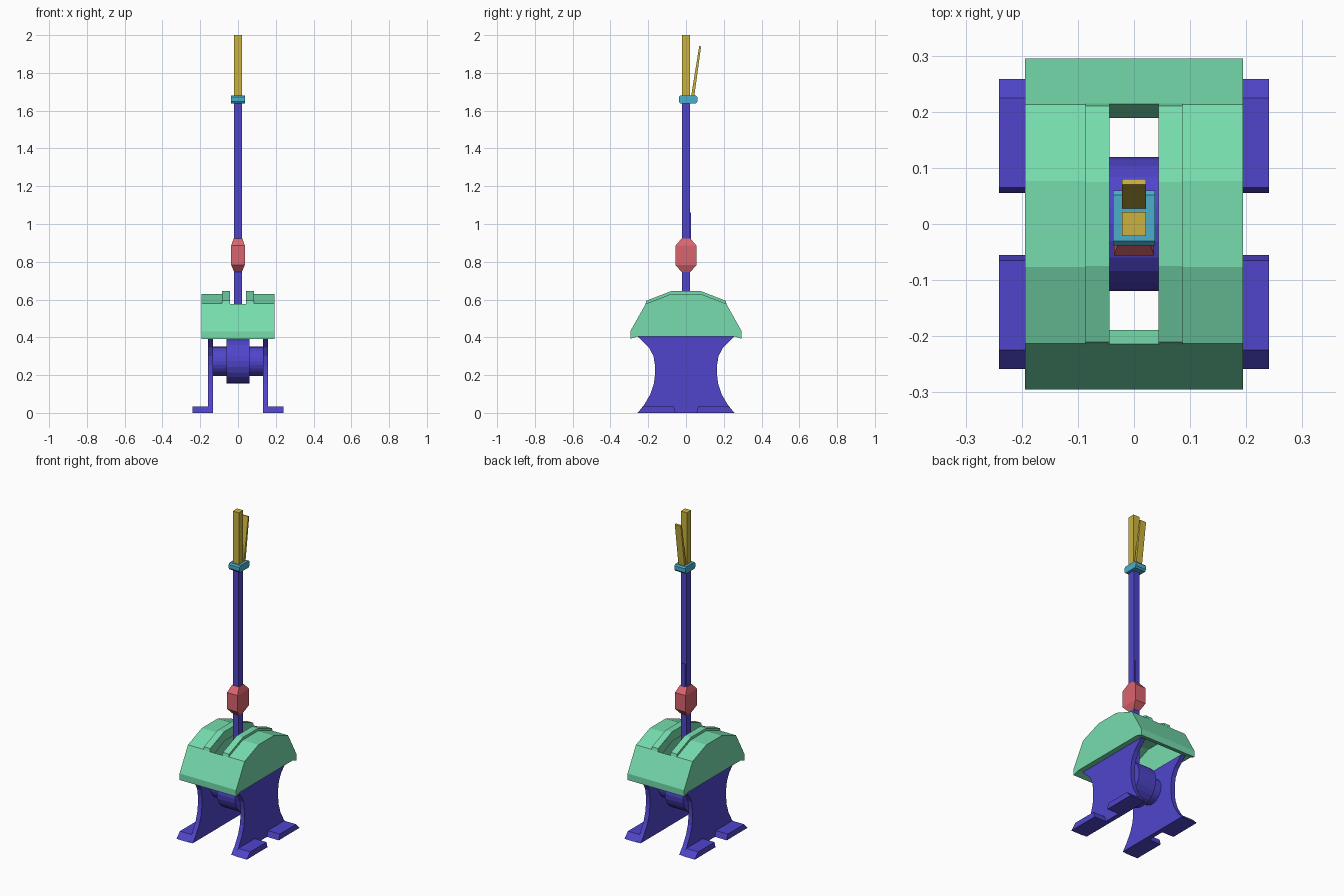
import bpy, bmesh, math
from mathutils import Matrix

if "Cube" in bpy.data.objects:
    bpy.data.objects.remove(bpy.data.objects["Cube"])


def material(name, rgb):
    m = bpy.data.materials.new(name)
    m.diffuse_color = (*rgb, 1)
    m.use_nodes = True
    m.node_tree.nodes["Principled BSDF"].inputs["Base Color"].default_value = m.diffuse_color
    return m


BLUE = material("blue", (0.08, 0.06, 0.6))
GREEN = material("green", (0.18, 0.72, 0.42))
RED = material("red", (0.7, 0.13, 0.16))
TEAL = material("teal", (0.07, 0.42, 0.6))
YELLOW = material("yellow", (0.6, 0.45, 0.05))


def finish(name, bm, mat):
    bmesh.ops.recalc_face_normals(bm, faces=bm.faces)
    me = bpy.data.meshes.new(name)
    bm.to_mesh(me)
    bm.free()
    if mat:
        me.materials.append(mat)
    ob = bpy.data.objects.new(name, me)
    bpy.context.collection.objects.link(ob)
    return ob


def prism(name, profile, x0, x1, mat=None):
    """Extrude a (y, z) outline along x."""
    bm = bmesh.new()
    face = bm.faces.new([bm.verts.new((x0, y, z)) for y, z in profile])
    new = bmesh.ops.extrude_face_region(bm, geom=[face])["geom"]
    bmesh.ops.translate(bm, vec=(x1 - x0, 0, 0),
                        verts=[v for v in new if isinstance(v, bmesh.types.BMVert)])
    return finish(name, bm, mat)


def arch(half):
    """Mirror a half outline (y > 0) across y = 0."""
    return half + [(-y, z) for y, z in reversed(half)]


def box(name, x, y0, y1, z0, z1, mat):
    return prism(name, [(y0, z0), (y1, z0), (y1, z1), (y0, z1)], -x, x, mat)


def drum(name, radius, half, z, mat):
    bm = bmesh.new()
    rot = Matrix.Translation((0, 0, z)) @ Matrix.Rotation(math.pi / 2, 4, 'Y')
    bmesh.ops.create_cone(bm, cap_ends=True, segments=24, radius1=radius,
                          radius2=radius, depth=2 * half, matrix=rot)
    return finish(name, bm, mat)


# Waisted side plates with two feet each
plate = arch([(0.255, 0), (0.22, 0.045), (0.188, 0.1), (0.17, 0.155), (0.164, 0.205),
              (0.164, 0.25), (0.172, 0.3), (0.195, 0.345), (0.255, 0.405)])
foot = [(0.258, 0), (0.055, 0), (0.065, 0.035), (0.225, 0.035)]
for s, side in ((-1, "left"), (1, "right")):
    prism(f"side_plate_{side}", plate, s * 0.132, s * 0.16, BLUE)
    for t, end in ((-1, "front"), (1, "back")):
        prism(f"foot_{end}_{side}", [(t * y, z) for y, z in foot],
              s * 0.155, s * 0.241, BLUE)

# Axle and hub
drum("axle", 0.078, 0.135, 0.273, BLUE)
drum("hub", 0.119, 0.062, 0.274, BLUE)

# Arched hollow cover with a lever slot
cover = prism("cover", arch([(0.255, 0.405), (0.295, 0.392), (0.295, 0.432), (0.213, 0.578),
                             (0.077, 0.63)]), -0.194, 0.194, GREEN)
hollow = prism("hollow_cutter", arch([(0.255, 0.37), (0.255, 0.42), (0.185, 0.54),
                                      (0.068, 0.588)]), -0.16, 0.16)
slot = prism("slot_cutter", arch([(0.175, 0.51), (0.216, 0.58), (0.216, 0.7)]),
             -0.0435, 0.0435)
for cutter in (hollow, slot):
    mod = cover.modifiers.new(cutter.name, 'BOOLEAN')
    mod.operation = 'DIFFERENCE'
    mod.solver = 'EXACT'
    mod.object = cutter
    cutter.hide_render = True
bpy.context.view_layer.objects.active = cover
for mod in list(cover.modifiers):
    bpy.ops.object.modifier_apply(modifier=mod.name)
for cutter in (hollow, slot):
    bpy.data.objects.remove(cutter)

# Raised rims along the slot
rim_top = [(0.215, 0.576), (0.21, 0.594), (0.075, 0.646)]
rim = arch(rim_top) + [(-0.077, 0.625), (0.077, 0.625)]
rim = arch(rim_top) + [(-0.076, 0.626), (0.076, 0.626)]
for s, side in ((-1, "left"), (1, "right")):
    prism(f"slot_rim_{side}", rim, s * 0.0436, s * 0.086, GREEN)

# Lever bar and thin latch rod behind it
box("lever_bar", 0.02, -0.022, 0.022, 0.27, 1.645, BLUE)
box("latch_rod", 0.012, 0.02, 0.026, 0.9, 1.06, BLUE)

# Chamfered weight: stacked rectangular rings
bm = bmesh.new()
rings = []
for hx, hy, z in ((0.02, 0.022, 0.745), (0.036, 0.056, 0.783),
                  (0.036, 0.056, 0.885), (0.024, 0.024, 0.922)):
    rings.append([bm.verts.new((a * hx, b * hy, z))
                  for a, b in ((-1, -1), (1, -1), (1, 1), (-1, 1))])
for lo, hi in zip(rings, rings[1:]):
    for i in range(4):
        j = (i + 1) % 4
        bm.faces.new((lo[i], lo[j], hi[j], hi[i]))
bm.faces.new(rings[0])
bm.faces.new(rings[-1])
finish("weight", bm, RED)

# Collar below the grip
prism("collar", [(-0.03, 1.638), (0.052, 1.638), (0.06, 1.648), (0.06, 1.672),
                 (0.052, 1.68), (-0.03, 1.68), (-0.038, 1.672), (-0.038, 1.648)],
      -0.037, 0.037, TEAL)

# Grip and squeeze handle
box("grip", 0.021, -0.021, 0.021, 1.675, 2.0, YELLOW)
prism("squeeze_handle", [(0.026, 1.67), (0.043, 1.67), (0.08, 1.94), (0.07, 1.942)],
      -0.021, 0.021, YELLOW)
